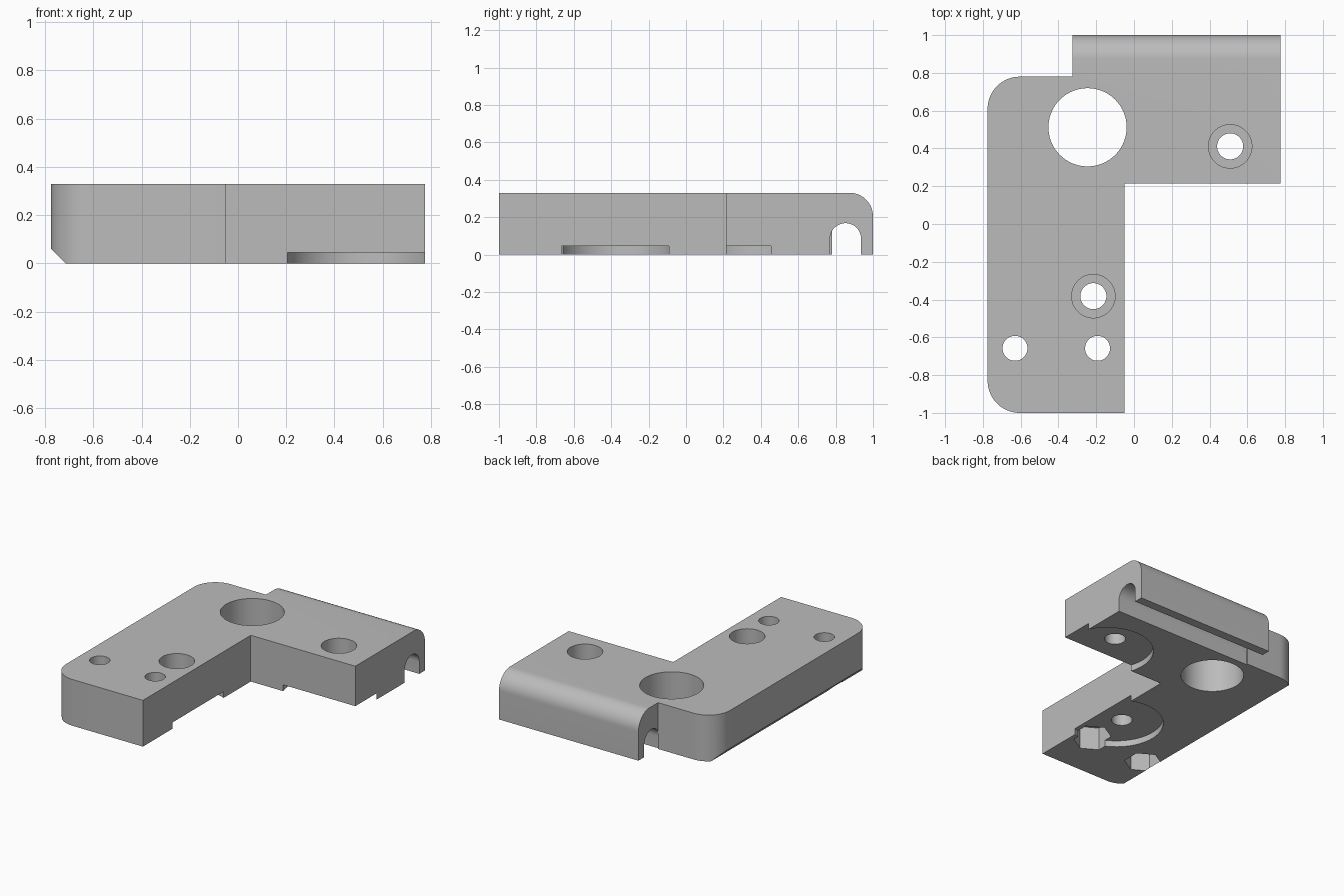
import bpy
import bmesh
import math
from mathutils import Matrix, Vector

if "Cube" in bpy.data.objects:
    bpy.data.objects.remove(bpy.data.objects["Cube"], do_unlink=True)

HEIGHT = 0.33
grey = bpy.data.materials.new("machined grey")
grey.use_nodes = True
grey.diffuse_color = (0.5, 0.5, 0.5, 1)
grey.node_tree.nodes["Principled BSDF"].inputs["Base Color"].default_value = grey.diffuse_color


def add_object(name, bm):
    mesh = bpy.data.meshes.new(name)
    bmesh.ops.recalc_face_normals(bm, faces=bm.faces[:])
    bm.to_mesh(mesh)
    bm.free()
    mesh.materials.append(grey)
    obj = bpy.data.objects.new(name, mesh)
    bpy.context.collection.objects.link(obj)
    return obj


def prism(points, direction):
    """Extrude a closed outline along a direction."""
    bm = bmesh.new()
    face = bm.faces.new([bm.verts.new(p) for p in points])
    new = bmesh.ops.extrude_face_region(bm, geom=[face])["geom"]
    bmesh.ops.translate(bm, vec=Vector(direction),
                        verts=[v for v in new if isinstance(v, bmesh.types.BMVert)])
    return bm


def bevel(bm, rule, radius, segments):
    edges = [e for e in bm.edges if rule((e.verts[0].co + e.verts[1].co) / 2,
                                         e.verts[0].co - e.verts[1].co)]
    bmesh.ops.bevel(bm, geom=edges, offset=radius, segments=segments,
                    profile=0.5, affect='EDGES')


# L-shaped plate with a raised back lip
outline = [(-0.775, -1), (-0.05, -1), (-0.05, 0.215), (0.775, 0.215),
           (0.775, 1), (-0.325, 1), (-0.325, 0.78), (-0.775, 0.78)]
bm = prism([(x, y, 0) for x, y in outline], (0, 0, HEIGHT))
bevel(bm, lambda mid, d: mid.x < -0.77 and abs(d.z) > 0.1, 0.17, 16)
bevel(bm, lambda mid, d: mid.y > 0.99 and mid.z > 0.32, 0.125, 16)
plate = add_object("bracket_plate", bm)


def cut(bm):
    cutter = add_object("cutter", bm)
    cutter.hide_render = True
    mod = plate.modifiers.new("cut", 'BOOLEAN')
    mod.operation = 'DIFFERENCE'
    mod.solver = 'EXACT'
    mod.object = cutter
    bpy.context.view_layer.objects.active = plate
    bpy.ops.object.modifier_apply(modifier=mod.name)
    bpy.data.objects.remove(cutter, do_unlink=True)


def bore(x, y, radius, bottom=-0.1, top=0.5, sides=64, turn=0):
    bm = bmesh.new()
    place = Matrix.Translation((x, y, (top + bottom) / 2)) @ Matrix.Rotation(turn, 4, 'Z')
    bmesh.ops.create_cone(bm, cap_ends=True, segments=sides, radius1=radius,
                          radius2=radius, depth=top - bottom, matrix=place)
    cut(bm)


# Chamfer along the lower right-hand edge
cut(prism([(-0.875, -1.2, 0.16), (-0.615, -1.2, -0.1), (-0.875, -1.2, -0.1)], (0, 2.4, 0)))

# Round-topped channel under the back lip
arch = [(-0.325, 0.936, -0.1)]
arch += [(-0.325, 0.853 + 0.083 * math.cos(a), 0.085 + 0.083 * math.sin(a))
         for a in (math.pi * i / 24 for i in range(25))]
arch += [(-0.325, 0.77, -0.1)]
cut(prism(arch, (1.3, 0, 0)))

# Shallow round seats on the underside
bore(-0.165, -0.378, 0.31, top=0.045, sides=96)
bore(0.50, 0.312, 0.31, top=0.045, sides=96)

# Large through hole
bore(-0.246, 0.512, 0.207, sides=96)

# Counterbored screw holes
for x, y in ((-0.215, -0.382), (0.509, 0.411)):
    bore(x, y, 0.115, bottom=0.15)
    bore(x, y, 0.069)

# Bolt holes with hexagonal nut pockets below
for x in (-0.63, -0.193):
    bore(x, -0.658, 0.066)
    # Pocket corners point along y
    bore(x, -0.658, 0.125, top=0.165, sides=6)

bpy.ops.object.select_all(action='DESELECT')
plate.select_set(True)
bpy.context.view_layer.objects.active = plate
bpy.ops.object.shade_smooth_by_angle(angle=math.radians(30))
